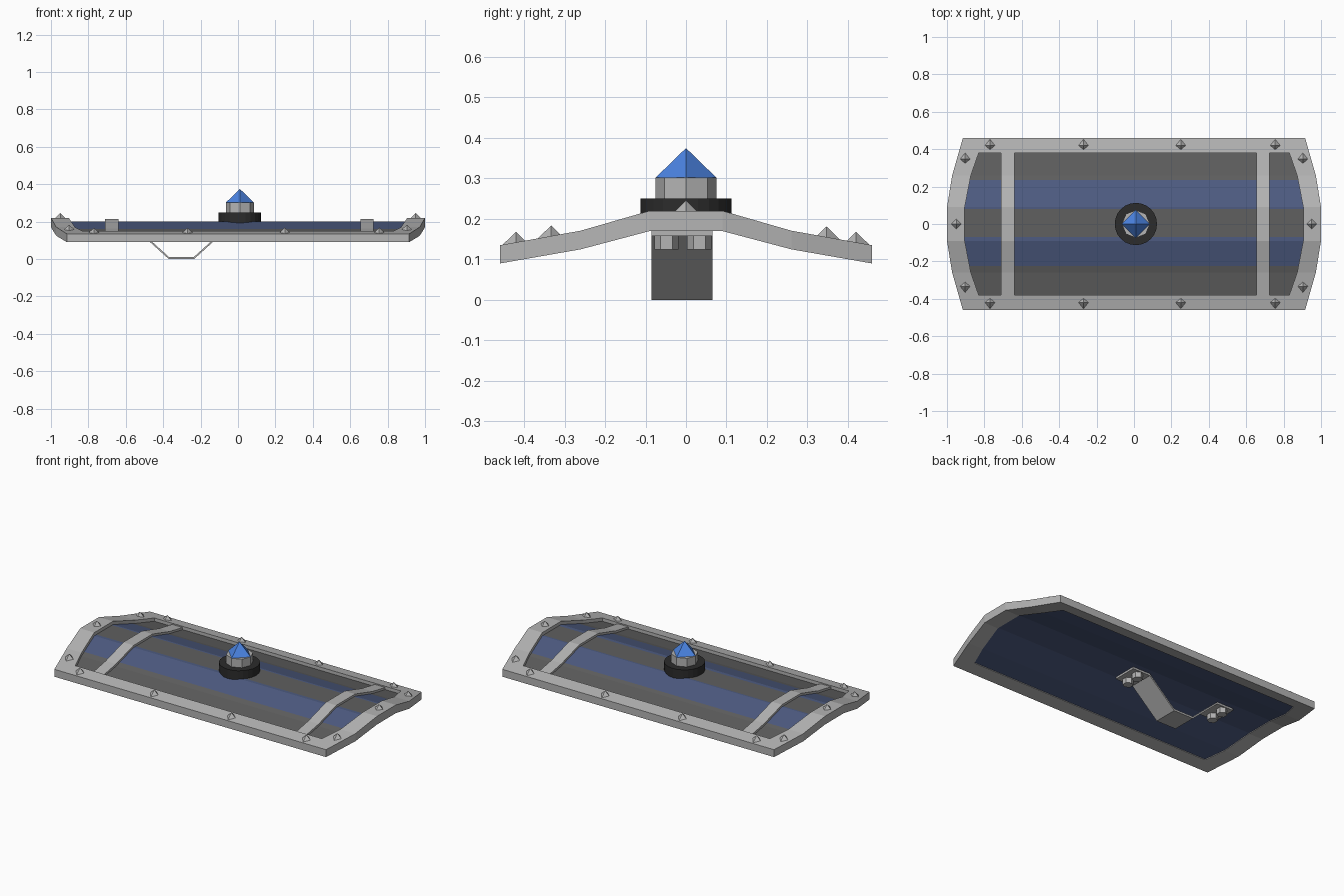
import bpy, bmesh
from math import pi
from mathutils import Vector

cube = bpy.data.objects.get("Cube")
if cube:
    bpy.data.objects.remove(cube)


def material(name, r, g, b):
    m = bpy.data.materials.new(name)
    m.use_nodes = True
    m.diffuse_color = (r, g, b, 1)
    m.node_tree.nodes["Principled BSDF"].inputs["Base Color"].default_value = (r, g, b, 1)
    return m


STEEL = material("steel grey", 0.46, 0.46, 0.46)
DARK = material("dark grey", 0.115, 0.115, 0.115)
BLUE = material("slate blue", 0.075, 0.105, 0.22)
GEM = material("bright blue", 0.07, 0.23, 0.76)
BLACK = material("near black", 0.025, 0.025, 0.025)


def finish(name, bm, *mats):
    bmesh.ops.recalc_face_normals(bm, faces=bm.faces[:])
    mesh = bpy.data.meshes.new(name)
    bm.to_mesh(mesh)
    bm.free()
    for m in mats:
        mesh.materials.append(m)
    obj = bpy.data.objects.new(name, mesh)
    bpy.context.collection.objects.link(obj)
    return obj


def loft(name, sections, *mats, closed=False):
    """Skin a row of four-point sections, capped or joined into a ring."""
    bm = bmesh.new()
    rows = [[bm.verts.new(p) for p in s] for s in sections]
    pairs = list(zip(rows, rows[1:]))
    if closed:
        pairs.append((rows[-1], rows[0]))
    else:
        bm.faces.new(rows[0])
        bm.faces.new(rows[-1])
    for a, b in pairs:
        for i in range(4):
            j = (i + 1) % 4
            bm.faces.new((a[i], a[j], b[j], b[i]))
    return finish(name, bm, *mats)


def cone(name, sides, r1, r2, z0, z1, x, y, mat):
    """Upright prism or pyramid with its first corner on the x axis."""
    bm = bmesh.new()
    bmesh.ops.create_cone(bm, cap_ends=True, segments=sides,
                          radius1=r1, radius2=r2, depth=z1 - z0)
    bmesh.ops.translate(bm, verts=bm.verts[:], vec=Vector((x, y, (z0 + z1) / 2)))
    return finish(name, bm, mat)


def lerp(table, v):
    v = min(abs(v), table[-1][0])
    for (a, p), (b, q) in zip(table, table[1:]):
        if v <= b:
            return p + (q - p) * (v - a) / (b - a)


# Height of the arched shield and half width of its opening, by distance from the ridge
TOP = [(0, 0.22), (0.09, 0.22), (0.26, 0.171), (0.46, 0.135)]
BOTTOM = [(0, 0.17), (0.09, 0.17), (0.26, 0.125), (0.46, 0.09)]
OPENING = [(0, 0.905), (0.09, 0.905), (0.26, 0.872), (0.38, 0.83)]

# Raised metal rim: matching outer and inner corners, mirrored into a ring
quarter = [((0.915, 0.46), (0.83, 0.38)),
           ((0.972, 0.26), (0.872, 0.26)),
           ((1.0, 0.09), (0.905, 0.09))]
half = quarter + [((a, -b), (c, -d)) for (a, b), (c, d) in reversed(quarter)]
ring = half + [((-a, b), (-c, d)) for (a, b), (c, d) in reversed(half)]
loft("rim", [[(*o, lerp(BOTTOM, o[1])), (*o, lerp(TOP, o[1])),
              (*i, lerp(TOP, i[1])), (*i, lerp(BOTTOM, i[1]))] for o, i in ring],
     STEEL, closed=True)

# Striped panel set into the rim
stations = [-0.38, -0.26, -0.225, -0.09, -0.07, 0.08, 0.09, 0.235, 0.26, 0.38]
sections = []
for y in stations:
    w = lerp(OPENING, y)
    low, high = lerp(BOTTOM, y) + 0.004, lerp(TOP, y) - 0.02
    sections.append([(-w, y, low), (w, y, low), (w, y, high), (-w, y, high)])
panel = loft("panel", sections, DARK, BLUE)
for face in panel.data.polygons:
    striped = 0.075 < abs(face.center.y - 0.005) < 0.23
    face.material_index = int(striped or face.normal.z < -0.5)

# Cross bands over the panel
for side, x0, x1 in (("right", -0.71, -0.64), ("left", 0.655, 0.725)):
    rows = []
    for y in (-0.382, -0.26, -0.09, 0.09, 0.26, 0.382):
        z = lerp(TOP, y)
        rows.append([(x0, y, z - 0.03), (x1, y, z - 0.03),
                     (x1, y, z - 0.007), (x0, y, z - 0.007)])
    loft(side + "_band", rows, STEEL)

# Central boss with a pointed gem
cone("boss_base", 24, 0.113, 0.113, 0.19, 0.25, 0.01, 0, BLACK)
cone("boss_collar", 8, 0.075, 0.075, 0.25, 0.302, 0.01, 0, STEEL)
cone("gem", 4, 0.075, 0, 0.302, 0.375, 0.01, 0, GEM)

# Pointed studs around the rim
spots = [(x, s * 0.42) for x in (-0.77, -0.27, 0.25, 0.755) for s in (-1, 1)]
spots += [(s * 0.903, y) for y in (-0.333, 0.347) for s in (-1, 1)]
spots += [(-0.95, 0), (0.95, 0)]
for x, y in spots:
    z = lerp(TOP, y)
    cone("rim_stud", 4, 0.034, 0, z - 0.007, z + 0.026, x, y, STEEL)

# Bent strap handle underneath, bolted through its two feet
path = [(-0.66, 0.158), (-0.545, 0.158), (-0.37, 0), (-0.235, 0), (-0.06, 0.158), (0.06, 0.158)]
loft("handle", [[(x, -0.085, z), (x, 0.065, z), (x, 0.065, z + 0.012), (x, -0.085, z + 0.012)]
                for x, z in path], STEEL)
for x in (-0.605, 0.003):
    for y in (-0.048, 0.033):
        cone("handle_bolt", 6, 0.03, 0.03, 0.125, 0.16, x, y, STEEL)
